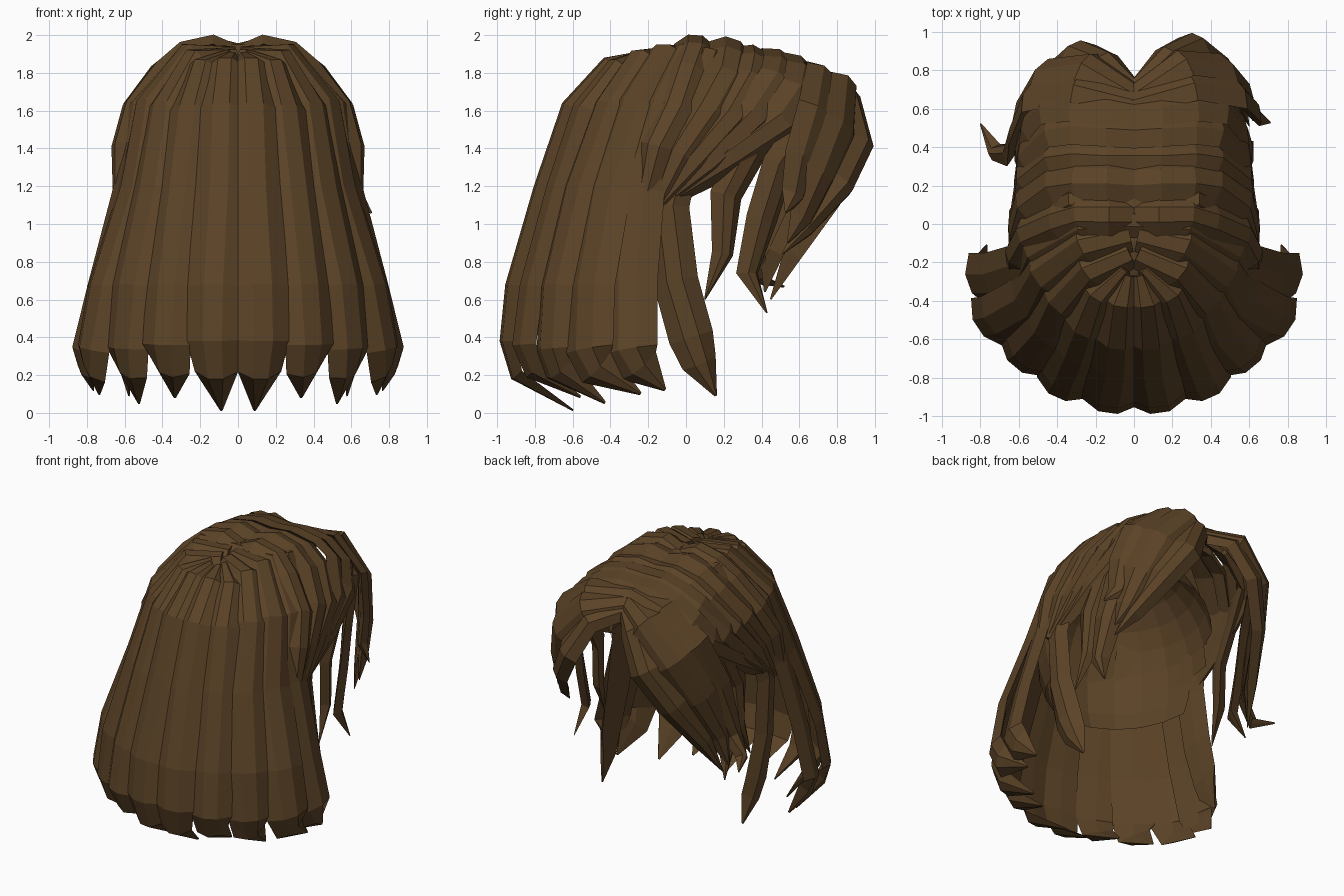
import bpy, bmesh
from mathutils import Vector

brown = bpy.data.materials.new("chestnut_brown")
brown.diffuse_color = (0.105, 0.056, 0.020, 1)

# Cross-section of a lock: roof-like ridge, flat underneath (across, depth)
SECTION = [(-1, -0.055), (-0.35, 0), (0.35, 0), (1, -0.055), (0, -0.06)]
BACK = [0.3, 0.7, 0.88, 0.95, 1.0, 1.0, 0.8, 0.06]
SWEEP = [0.6, 0.75, 0.9, 1.0, 1.0, 1.0, 0.8, 0.06]
BAND = [1.0, 1.0, 1.0, 1.0, 1.0, 0.85, 0.35]
FRINGE = [0.6, 0.85, 1.0, 0.9, 0.6, 0.04]


def finish(name, bm):
    bmesh.ops.recalc_face_normals(bm, faces=bm.faces)
    mesh = bpy.data.meshes.new(name)
    bm.to_mesh(mesh)
    bm.free()
    mesh.materials.append(brown)
    obj = bpy.data.objects.new(name, mesh)
    bpy.context.collection.objects.link(obj)


def lock(name, path, width, profile, side=1):
    """Loft a faceted lock of hair along a path, facing away from the head."""
    bm = bmesh.new()
    pts = [Vector((x * side, y, z)) for x, y, z in path]
    rings = []
    for i, p in enumerate(pts):
        tangent = (pts[min(i + 1, len(pts) - 1)] - pts[max(i - 1, 0)]).normalized()
        out = Vector((p.x, p.y, max(p.z - 1.25, 0)))
        across = tangent.cross(out).normalized()
        out = across.cross(tangent).normalized()
        w = width * profile[i]
        d = min(1, w / 0.06)
        rings.append([bm.verts.new(p + across * a * side * w + out * h * d) for a, h in SECTION])
    n = len(SECTION)
    for r0, r1 in zip(rings, rings[1:]):
        for k in range(n):
            bm.faces.new((r0[k], r0[(k + 1) % n], r1[(k + 1) % n], r1[k]))
    bm.faces.new(rings[0])
    bm.faces.new(rings[-1])
    finish(name, bm)


def pair(name, path, width, profile):
    lock(name + "_right", path, width, profile, 1)
    lock(name + "_left", path, width, profile, -1)


# Long locks fanning from the back of the crown
pair("back_lock_1", [(.03, -.27, 1.91), (.07, -.43, 1.88), (.09, -.65, 1.64), (.10, -.80, 1.2),
                     (.13, -.95, .68), (.135, -.98, .38), (.12, -.92, .18), (.09, -.60, .01)], .145, BACK)
pair("back_lock_2", [(.05, -.24, 1.92), (.20, -.39, 1.87), (.27, -.58, 1.63), (.32, -.72, 1.2),
                     (.38, -.86, .68), (.40, -.90, .36), (.38, -.83, .20), (.34, -.56, .08)], .14, BACK)
# Locks starting at the parting and sweeping back before they fall
pair("back_lock_3", [(.02, -.16, 1.93), (.25, -.26, 1.92), (.41, -.44, 1.65), (.48, -.60, 1.2),
                     (.59, -.72, .68), (.62, -.74, .34), (.60, -.69, .20), (.53, -.43, .05)], .145, SWEEP)
pair("back_lock_4", [(.02, -.06, 1.94), (.28, -.12, 1.95), (.51, -.29, 1.66), (.59, -.44, 1.2),
                     (.75, -.53, .68), (.81, -.54, .34), (.80, -.48, .22), (.74, -.24, .10)], .15, SWEEP)
pair("back_lock_5", [(.00, .02, 1.95), (.30, .01, 1.95), (.57, -.13, 1.64), (.64, -.27, 1.2),
                     (.77, -.31, .70), (.86, -.31, .34), (.84, -.25, .23), (.77, -.11, .12)], .15, SWEEP)
pair("temple_lock", [(.00, .11, 1.94), (.34, .13, 1.93), (.59, .01, 1.60), (.63, -.11, 1.1),
                     (.65, -.06, .70), (.65, .03, .40), (.63, .08, .26), (.58, .16, .09)], .12, SWEEP)

# Bands crossing the top and sweeping back over the ears, narrowing together
pair("crown_ridge", [(-.01, .05, 1.94), (.13, .05, 2.0), (.31, .05, 1.96), (.44, .01, 1.85),
                     (.60, -.06, 1.64), (.66, -.17, 1.42), (.655, -.25, 1.05)], .11, BAND)
pair("side_band_1", [(-.01, .24, 1.94), (.14, .25, 1.98), (.32, .25, 1.93), (.46, .23, 1.82),
                     (.61, .12, 1.62), (.65, -.04, 1.38), (.645, -.16, 1.10)], .12, BAND)
pair("side_band_2", [(-.01, .39, 1.91), (.14, .39, 1.93), (.32, .40, 1.89), (.46, .38, 1.79),
                     (.61, .26, 1.58), (.64, .05, 1.34), (.64, -.13, 1.12)], .115, BAND)
pair("side_band_3", [(-.01, .52, 1.89), (.14, .53, 1.90), (.32, .54, 1.86), (.46, .52, 1.78),
                     (.60, .38, 1.57), (.63, .13, 1.33), (.63, -.09, 1.14)], .12, BAND)
pair("side_band_4", [(-.02, .63, 1.85), (.14, .64, 1.86), (.32, .66, 1.82), (.48, .64, 1.71),
                     (.58, .53, 1.55), (.62, .25, 1.36), (.62, -.04, 1.16)], .125, BAND)

# Fringe locks shared by both sides, hanging in front of the ears
pair("fringe_wisp", [(.30, .64, 1.78), (.52, .56, 1.62), (.59, .36, 1.40),
                     (.60, .23, 1.15), (.61, .21, .84), (.60, .10, .60)], .10, FRINGE)
pair("fringe_drop", [(.28, .70, 1.78), (.50, .70, 1.58), (.57, .52, 1.30),
                     (.60, .43, 1.02), (.61, .35, .74), (.62, .43, .53)], .11, FRINGE)

# Shorter fringe swept to the right
lock("right_fringe_front", [(-.02, .71, 1.76), (.18, .91, 1.69), (.33, .98, 1.43),
                            (.47, .87, 1.20), (.57, .66, .97), (.60, .51, .84)], .105, FRINGE)
lock("right_fringe_middle", [(-.02, .69, 1.80), (.25, .88, 1.76), (.48, .86, 1.52),
                             (.57, .75, 1.25), (.61, .64, 1.02), (.62, .54, .90)], .14, FRINGE)
lock("right_fringe_back", [(-.02, .66, 1.84), (.30, .76, 1.81), (.55, .73, 1.60),
                           (.62, .65, 1.35), (.64, .60, 1.15), (.71, .53, 1.06)], .14, FRINGE)

# Longer fringe swept to the left
lock("left_fringe_front", [(.02, .71, 1.76), (-.16, .88, 1.69), (-.31, .94, 1.43),
                           (-.46, .81, 1.14), (-.57, .60, .84), (-.62, .45, .60)], .115, FRINGE)
lock("left_fringe_middle", [(.02, .69, 1.80), (-.25, .86, 1.76), (-.48, .83, 1.50),
                            (-.58, .66, 1.18), (-.63, .48, .86), (-.65, .42, .64)], .15, FRINGE)
lock("left_fringe_back", [(.02, .66, 1.84), (-.30, .75, 1.81), (-.55, .71, 1.58), (-.62, .53, 1.22),
                          (-.67, .39, .86), (-.75, .38, .73), (-.80, .52, .67)], .14, FRINGE[:4] + [.55, .35, .04])

# Inner cap over the scalp, open at the face and neck
bm = bmesh.new()
bmesh.ops.create_uvsphere(bm, u_segments=20, v_segments=14, radius=1)
for v in bm.verts:
    v.co = Vector((v.co.x * 0.57, v.co.y * 0.64 - 0.09, v.co.z * 0.67 + 1.2))


def below_hairline(face):
    c = face.calc_center_median()
    return c.z < 0.95 or (c.y > -0.1 and c.z < 1.2 + 0.5 * (c.y + 0.1))


bmesh.ops.delete(bm, geom=[f for f in bm.faces if below_hairline(f)], context='FACES')
finish("inner_cap", bm)
